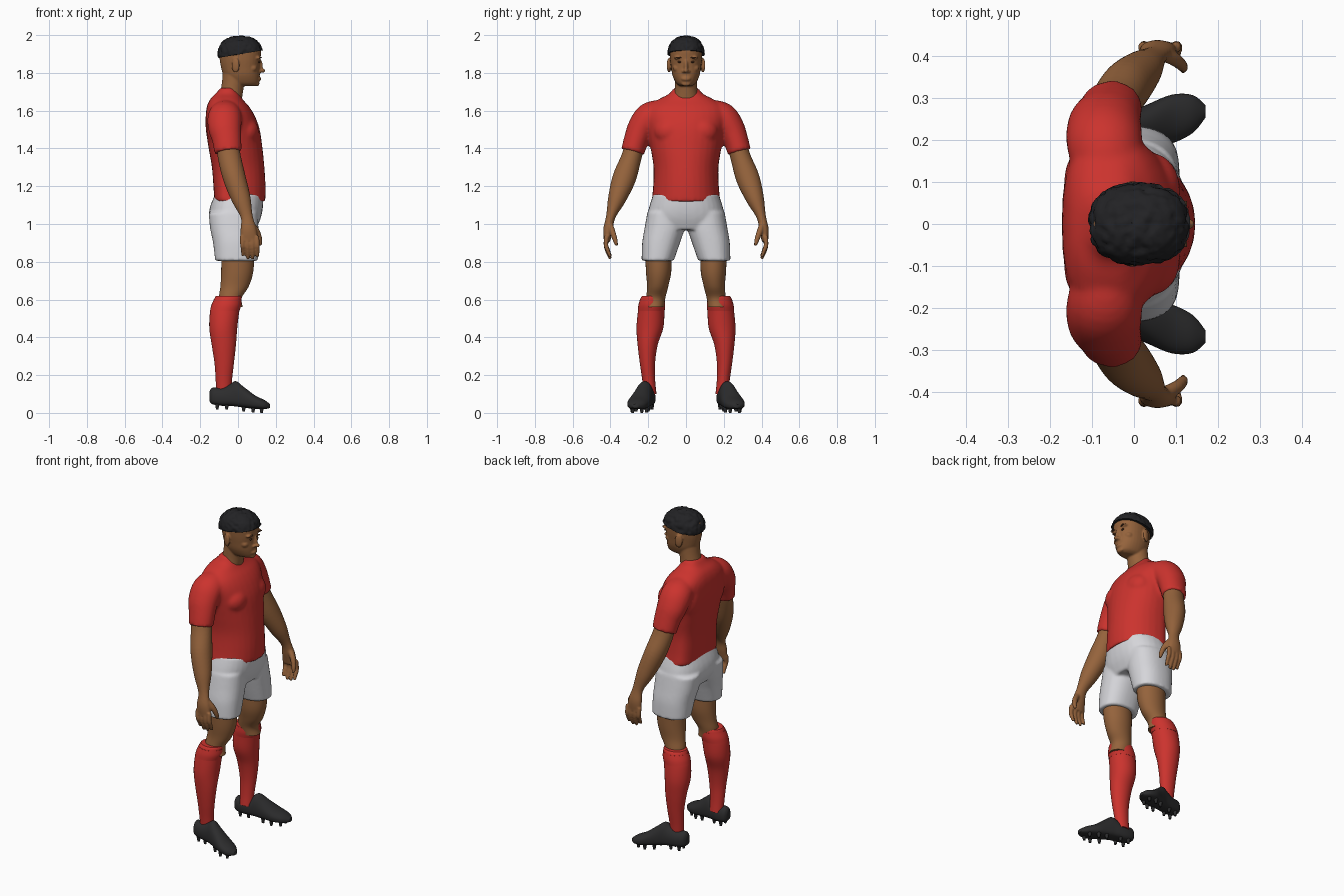
import bpy, bmesh, math, random
from mathutils import Vector, Matrix

random.seed(4)
if "Cube" in bpy.data.objects:
    bpy.data.objects.remove(bpy.data.objects["Cube"])


def material(name, rgb):
    m = bpy.data.materials.new(name)
    m.use_nodes = True
    m.diffuse_color = (*rgb, 1)
    m.node_tree.nodes["Principled BSDF"].inputs["Base Color"].default_value = (*rgb, 1)
    return m


skin = material("brown skin", (.3, .125, .045))
red = material("red cloth", (.6, .033, .027))
white = material("white cloth", (.67, .67, .7))
black = material("black leather", (.025, .025, .026))
hair_dark = material("dark hair", (.016, .016, .018))
brow_dark = material("dark brown", (.09, .035, .015))

X, Z = Vector((1, 0, 0)), Vector((0, 0, 1))


def spline(rows, steps=5):
    """Smoothly fill in between the given cross-sections."""
    rows = [Vector(r) for r in rows]
    out = []
    for i in range(len(rows) - 1):
        a, b, c, d = (rows[min(max(i + k, 0), len(rows) - 1)] for k in (-1, 0, 1, 2))
        for s in range(steps):
            t = s / steps
            out.append(b + (c - a) * (t / 2) + (a * 2 - b * 5 + c * 4 - d) * (t * t / 2)
                       + (b * 3 - a - c * 3 + d) * (t ** 3 / 2))
    return out + [rows[-1]]


def power(v, p):
    return math.copysign(abs(v) ** (2 / p), v)


def loft(bm, rows, side=1, ref=X, level=None, front=2, back=2, n=32):
    """Skin sections (x, y, z, half width, front depth, back depth); missing depths repeat the last."""
    rows = spline([(*r, r[-1], r[-1])[:6] for r in rows])
    rings = []
    for i, r in enumerate(rows):
        c = Vector(r[:3])
        t = level or (Vector(rows[min(i + 1, len(rows) - 1)][:3]) - Vector(rows[max(i - 1, 0)][:3])).normalized()
        across = t.cross(ref).normalized()
        ahead = across.cross(t)
        ring = []
        for k in range(n):
            a = math.tau * k / n
            ca, sa = math.cos(a), math.sin(a)
            p = front if ca > 0 else back
            co = c + across * r[3] * power(sa, p) + ahead * (r[4] if ca > 0 else r[5]) * power(ca, p)
            co.y *= side
            ring.append(bm.verts.new(co))
        rings.append(ring)
    for lo, hi in zip(rings, rings[1:]):
        for k in range(n):
            bm.faces.new((lo[k], lo[k - 1], hi[k - 1], hi[k]))
    bm.faces.new(rings[0])
    bm.faces.new(rings[-1])


def ball(bm, centre, radii, turn=0):
    m = Matrix.Translation(centre) @ Matrix.Rotation(turn, 4, "Z") @ Matrix.Diagonal((*radii, 1))
    bmesh.ops.create_icosphere(bm, subdivisions=3, radius=1, matrix=m)


def finish(name, bm, mat, voxel=0, relax=3):
    """Make the object; a voxel size fuses its pieces into one skin."""
    bmesh.ops.recalc_face_normals(bm, faces=bm.faces)
    me = bpy.data.meshes.new(name)
    bm.to_mesh(me)
    bm.free()
    me.materials.append(mat)
    ob = bpy.data.objects.new(name, me)
    bpy.context.collection.objects.link(ob)
    bpy.ops.object.select_all(action="DESELECT")
    ob.select_set(True)
    bpy.context.view_layer.objects.active = ob
    bpy.ops.object.shade_smooth_by_angle(angle=math.radians(50))
    if voxel:
        fuse = ob.modifiers.new("fuse", "REMESH")
        fuse.mode, fuse.voxel_size, fuse.use_smooth_shade = "VOXEL", voxel, True
        soft = ob.modifiers.new("soften", "SMOOTH")
        soft.factor, soft.iterations = .5, relax


# Shirt: body, chest and both sleeves
bm = bmesh.new()
loft(bm, [(-.05, 0, 1.12, .182, .195, .075), (-.05, 0, 1.2, .174, .196, .08), (-.05, 0, 1.3, .172, .19, .088),
          (-.05, 0, 1.4, .187, .18, .105), (-.05, 0, 1.5, .205, .165, .12), (-.05, 0, 1.57, .215, .14, .121),
          (-.05, 0, 1.62, .2, .11, .115), (-.05, 0, 1.66, .145, .075, .098), (-.05, 0, 1.69, .088, .058, .068),
          (-.05, 0, 1.72, .066, .04, .045)], level=Z, front=2.1, back=2.7)
for s in (1, -1):
    loft(bm, [(-.06, .12, 1.59, .07, .08), (-.07, .19, 1.565, .08, .09), (-.07, .235, 1.51, .074, .088),
              (-.06, .262, 1.45, .066, .078), (-.052, .283, 1.38, .062, .072)], s)
    ball(bm, (.04, s * .085, 1.49), (.07, .085, .075))
    ball(bm, (-.105, s * .1, 1.52), (.062, .09, .12))
finish("shirt", bm, red, .01, 4)

# Shorts: seat and two legs
bm = bmesh.new()
loft(bm, [(-.03, 0, 1.16, .172, .165, .09), (-.03, 0, 1.09, .195, .162, .118),
          (-.03, 0, 1.03, .205, .15, .122), (-.025, 0, .97, .18, .12, .1)], level=Z, front=2.3, back=2.3)
for s in (1, -1):
    loft(bm, [(-.025, .105, 1.06, .1, .13), (-.02, .113, .98, .106, .128),
              (-.012, .132, .9, .1, .12), (-.008, .15, .805, .085, .113)], s, level=Z, front=2.3, back=2.3)
finish("shorts", bm, white, .009, 3)

for s, label in ((1, "left"), (-1, "right")):
    # Arm with palm, fingers and thumb
    bm = bmesh.new()
    loft(bm, [(-.06, .262, 1.45, .05, .058), (-.045, .29, 1.35, .054, .061), (-.018, .328, 1.24, .062, .06),
              (.018, .367, 1.13, .047, .05), (.046, .398, 1.04, .025, .032),
              (.055, .413, .97, .025, .042), (.06, .418, .91, .017, .045)], s)
    for k in range(4):
        x, drop = .022 + k * .026, (.015, 0, 0, .01)[k]
        loft(bm, [(x, .42, .935, .013), (x + .002, .424, .89, .0125),
                  (x + .004, .414, .85 + drop, .011), (x + .003, .4, .815 + drop, .008)], s, n=16)
    loft(bm, [(.07, .405, 1, .017), (.1, .39, .96, .016), (.116, .375, .915, .013), (.117, .367, .885, .008)], s, n=16)
    finish(label + "_arm", bm, skin, .006, 2)

    # Bare knee and thigh
    bm = bmesh.new()
    loft(bm, [(-.03, .168, .56, .05, .055), (-.04, .16, .61, .051, .06), (-.018, .15, .67, .056, .075),
              (-.004, .145, .75, .067, .085), (0, .147, .87, .07, .088)], s, level=Z)
    finish(label + "_leg", bm, skin)

    # Sock with a turned cuff
    bm = bmesh.new()
    loft(bm, [(-.075, .19, .1, .034, .04), (-.075, .197, .17, .034, .043), (-.073, .204, .26, .04, .051),
              (-.075, .203, .36, .053, .064), (-.078, .191, .45, .071, .074), (-.07, .184, .54, .07, .077),
              (-.055, .178, .6, .065, .072), (-.051, .175, .618, .058, .067)], s, level=Z)
    finish(label + "_sock", bm, red)
    bm = bmesh.new()
    loft(bm, [(-.07, .184, .54, .071, .078), (-.062, .181, .57, .071, .079), (-.055, .178, .6, .066, .073)], s, level=Z)
    finish(label + "_sock_cuff", bm, red)

    # Boot, heel to toe
    bm = bmesh.new()
    loft(bm, [(-.15, .197, .085, .018, .03, .025), (-.135, .199, .083, .035, .05, .037),
              (-.09, .204, .08, .043, .054, .042), (-.045, .212, .08, .046, .07, .043),
              (-.012, .22, .078, .047, .09, .044), (.03, .232, .07, .052, .068, .042),
              (.09, .25, .055, .058, .038, .034), (.14, .262, .043, .045, .025, .023),
              (.17, .268, .036, .015, .01, .01)], s, ref=Z, level=X, front=2, back=3)
    finish(label + "_boot", bm, black)

    # Studs under the boot
    bm = bmesh.new()
    for x, y, z, gap in ((-.11, .202, .033, .022), (-.06, .21, .033, .022), (.03, .232, .021, .032),
                         (.08, .247, .015, .038), (.125, .258, .014, .024)):
        for e in (gap, -gap):
            bmesh.ops.create_cone(bm, cap_ends=True, segments=10, radius1=.007, radius2=.012, depth=.028,
                                  matrix=Matrix.Translation((x, s * (y + e), z)))
    finish(label + "_boot_studs", bm, black)

    # Eye and eyebrow
    bm = bmesh.new()
    ball(bm, (.111, s * .034, 1.858), (.006, .013, .005), -s * .45)
    ball(bm, (.115, s * .036, 1.881), (.008, .021, .004), -s * .45)
    finish(label + "_eye_and_brow", bm, brow_dark)

# Head: neck, skull, nose, lips, brow ridge, cheeks and ears
bm = bmesh.new()
loft(bm, [(-.045, 0, 1.62, .085, .06), (-.035, 0, 1.69, .063, .06), (-.025, 0, 1.75, .059, .06),
          (-.015, 0, 1.82, .06, .065)], level=Z)
loft(bm, [(.02, 0, 1.73, .03, .072, .03), (.02, 0, 1.745, .052, .09, .06), (.02, 0, 1.785, .071, .095, .095),
          (.02, 0, 1.83, .079, .095, .11), (.02, 0, 1.88, .085, .1, .118), (.02, 0, 1.93, .084, .1, .118),
          (.02, 0, 1.97, .06, .07, .09), (.02, 0, 1.985, .03, .04, .05)], level=Z, front=2.2)
ball(bm, (.118, 0, 1.835), (.014, .011, .035))
ball(bm, (.127, 0, 1.812), (.018, .013, .012))
ball(bm, (.108, 0, 1.768), (.015, .027, .013))
ball(bm, (.1, 0, 1.742), (.014, .025, .013))
for s in (1, -1):
    ball(bm, (.115, s * .014, 1.808), (.011, .009, .008))
    ball(bm, (.1, s * .034, 1.88), (.018, .032, .01), -s * .35)
    ball(bm, (.077, s * .048, 1.825), (.024, .022, .02))
    ball(bm, (-.013, s * .09, 1.84), (.023, .01, .04), s * .35)
finish("head", bm, skin, .005, 3)

# Cropped curly hair: a boxy dome with random curls, trimmed at the hairline
bm = bmesh.new()
bmesh.ops.create_icosphere(bm, subdivisions=5, radius=1)
centre = Vector((.012, 0, 1.89))
curls = [Vector((random.gauss(0, 1), random.gauss(0, 1), random.random() * 1.5)).normalized() for _ in range(260)]
for v in bm.verts:
    c = v.co / sum(abs(k) ** 2.4 for k in v.co) ** (1 / 2.4)
    v.co = centre + Vector((c.x * .114, c.y * .092, c.z * .1))
    d = (v.co - centre).normalized()
    near = min((d - curl).length_squared for curl in curls)
    v.co += d * max(0, .008 - near * .35)
    v.co.z = max(v.co.z, 1.897 + v.co.x * .17)
finish("hair", bm, hair_dark)
